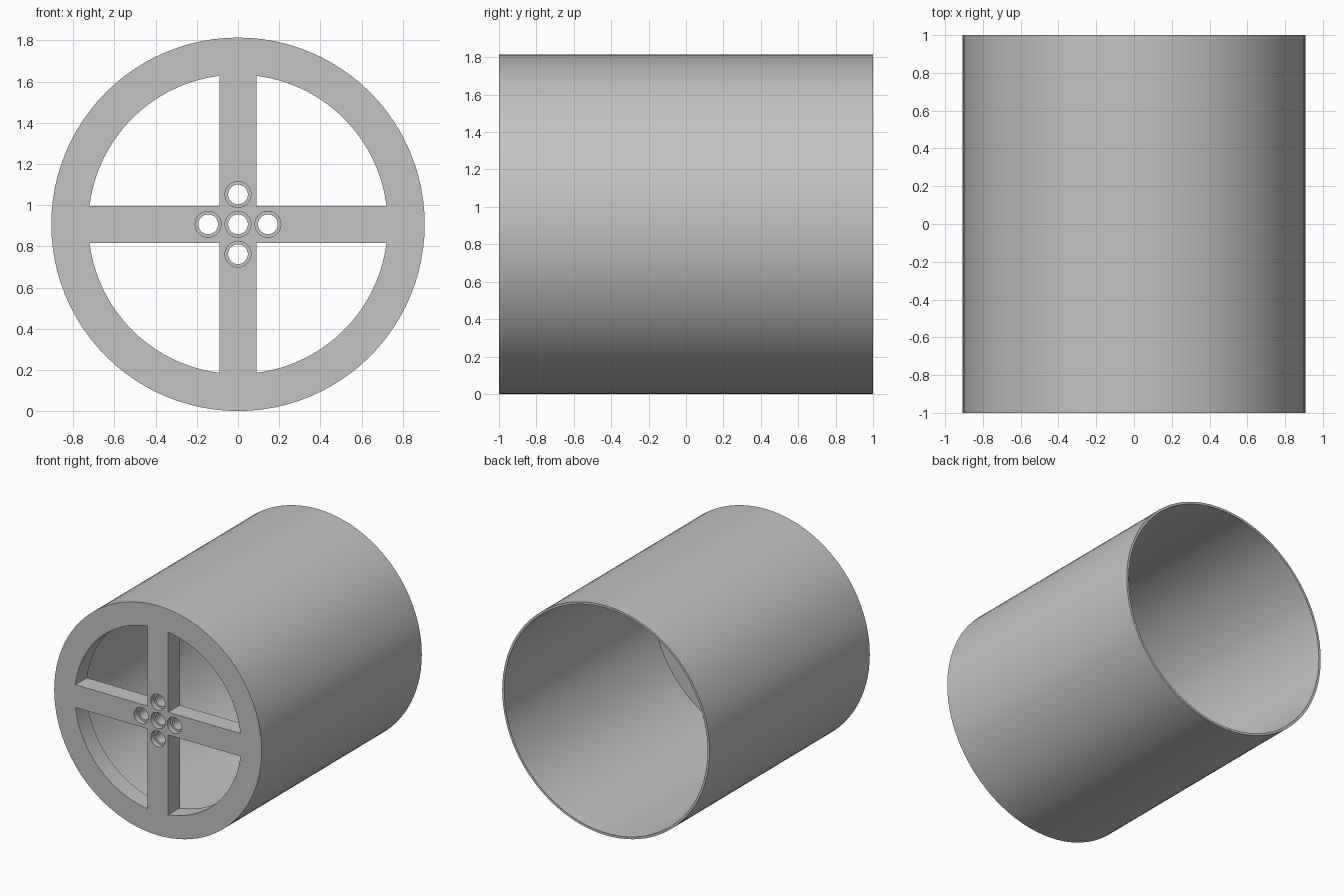
import bpy, bmesh, math
from mathutils import Matrix

RADIUS, WALL, RIM = 0.907, 0.018, 0.727
FRONT, BACK, PLATE = -1.0, 1.0, 0.145
SPOKE = 0.09          # half width of a spoke
HOLE_GAP = 0.145      # spacing of the screw holes
SEGMENTS = 96

if "Cube" in bpy.data.objects:
    bpy.data.objects.remove(bpy.data.objects["Cube"], do_unlink=True)

grey = bpy.data.materials.new("plain grey")
grey.use_nodes = True
grey.diffuse_color = (0.55, 0.55, 0.55, 1)
grey.node_tree.nodes["Principled BSDF"].inputs["Base Color"].default_value = grey.diffuse_color


def lathe(bm, profile, steps, x=0.0, z=0.0):
    """Revolve (radius, y) points, starting and ending on the axis, about y."""
    rings = []
    for r, y in profile:
        if r == 0:
            rings.append([bm.verts.new((x, y, z))] * steps)
        else:
            angles = [2 * math.pi * i / steps for i in range(steps)]
            rings.append([bm.verts.new((x + r * math.cos(a), y, z + r * math.sin(a)))
                          for a in angles])
    for a, b in zip(rings, rings[1:]):
        for i in range(steps):
            j = (i + 1) % steps
            bm.faces.new(dict.fromkeys((a[i], a[j], b[j], b[i])))


def make_object(name, bm):
    bmesh.ops.recalc_face_normals(bm, faces=bm.faces)
    mesh = bpy.data.meshes.new(name)
    bm.to_mesh(mesh)
    bm.free()
    mesh.materials.append(grey)
    obj = bpy.data.objects.new(name, mesh)
    obj.location.z = RADIUS
    bpy.context.collection.objects.link(obj)
    return obj


# Thin tube, closed at the front by a thick plate
bm = bmesh.new()
inner = RADIUS - WALL
floor = FRONT + PLATE
lathe(bm, [(0, FRONT), (RADIUS, FRONT), (RADIUS, BACK), (inner, BACK),
           (inner, floor), (0, floor)], SEGMENTS)
drum = make_object("spoked_drum", bm)

# Four quarter openings that leave the rim and the crossed spokes
bm = bmesh.new()
start = math.asin(SPOKE / RIM)
arc_steps = 20
angles = [start + (math.pi / 2 - 2 * start) * i / arc_steps for i in range(arc_steps + 1)]
outline = [(SPOKE, SPOKE)] + [(RIM * math.cos(a), RIM * math.sin(a)) for a in angles]
for quarter in range(4):
    turn = Matrix.Rotation(quarter * math.pi / 2, 4, 'Y')
    verts = [bm.verts.new(turn @ Matrix.Translation((x, FRONT - 0.1, z)).translation)
             for x, z in outline]
    face = bm.faces.new(verts)
    new = bmesh.ops.extrude_face_region(bm, geom=[face])["geom"]
    bmesh.ops.translate(bm, vec=(0, PLATE + 0.2, 0),
                        verts=[v for v in new if isinstance(v, bmesh.types.BMVert)])

# Five counterbored screw holes
bore = [(0, FRONT - 0.1), (0.063, FRONT - 0.1), (0.063, FRONT + 0.04),
        (0.048, FRONT + 0.04), (0.048, floor + 0.1), (0, floor + 0.1)]
for dx, dz in ((0, 0), (1, 0), (-1, 0), (0, 1), (0, -1)):
    lathe(bm, bore, 32, dx * HOLE_GAP, dz * HOLE_GAP)
cutter = make_object("opening_cutter", bm)
cutter.hide_render = True

# Cut the openings, then shade smoothly with sharp rims
cut = drum.modifiers.new("openings", 'BOOLEAN')
cut.operation = 'DIFFERENCE'
cut.solver = 'EXACT'
cut.object = cutter
bpy.ops.object.select_all(action='DESELECT')
bpy.context.view_layer.objects.active = drum
drum.select_set(True)
bpy.ops.object.modifier_apply(modifier=cut.name)
bpy.data.objects.remove(cutter, do_unlink=True)
bpy.ops.object.shade_smooth_by_angle(angle=math.radians(30))
